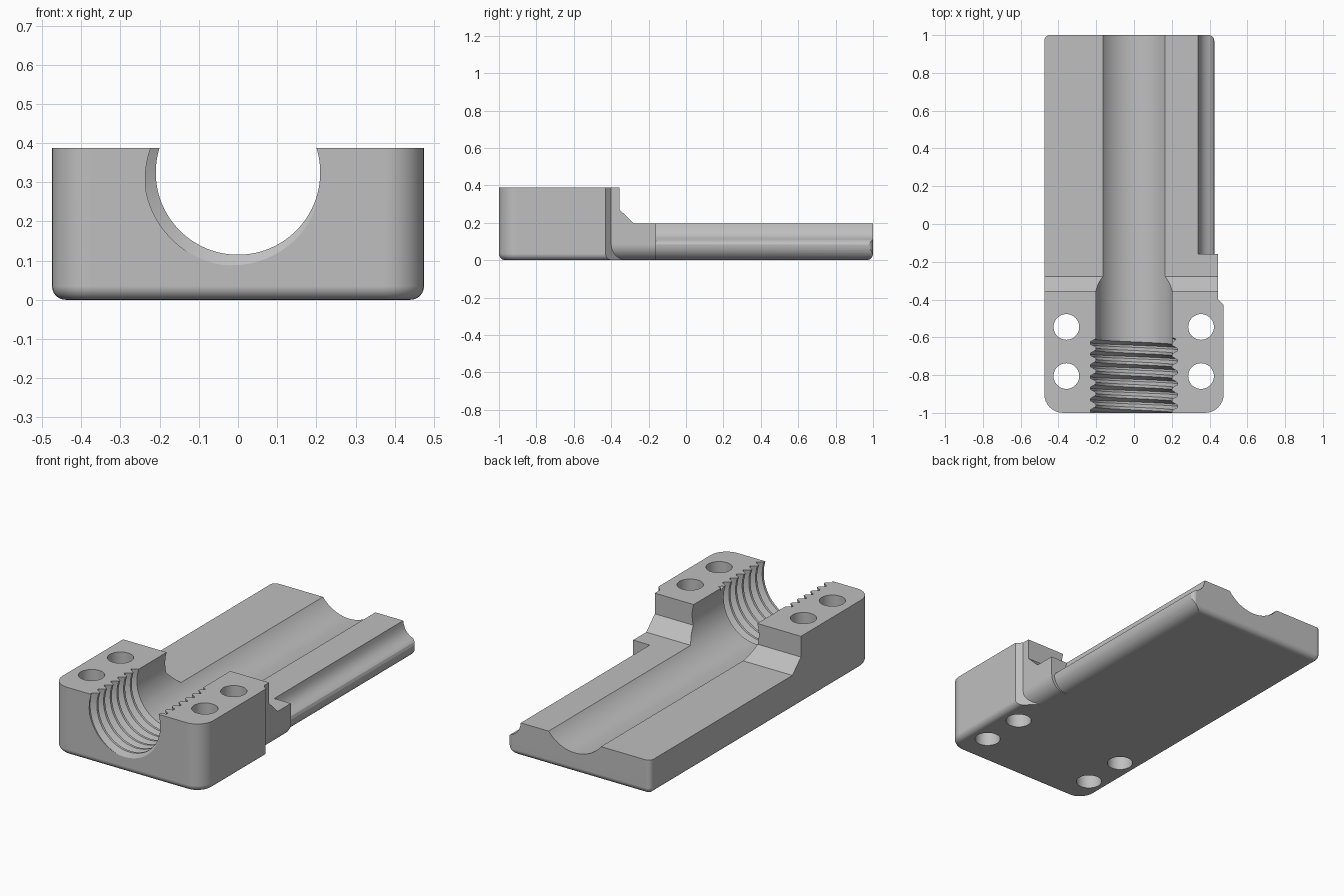
import bpy, bmesh, math

if "Cube" in bpy.data.objects:
    bpy.data.objects.remove(bpy.data.objects["Cube"])

grey = bpy.data.materials.new("plain_grey")
grey.diffuse_color = (0.52, 0.52, 0.52, 1)
grey.use_nodes = True
grey.node_tree.nodes["Principled BSDF"].inputs["Base Color"].default_value = grey.diffuse_color


def make_object(name, bm):
    bmesh.ops.recalc_face_normals(bm, faces=bm.faces[:])
    mesh = bpy.data.meshes.new(name)
    bm.to_mesh(mesh)
    bm.free()
    mesh.materials.append(grey)
    obj = bpy.data.objects.new(name, mesh)
    bpy.context.collection.objects.link(obj)
    return obj


def loft(name, loops):
    """Closed solid through loops with equal point counts."""
    bm = bmesh.new()
    rings = [[bm.verts.new(p) for p in loop] for loop in loops]
    n = len(rings[0])
    for a, b in zip(rings, rings[1:]):
        for i in range(n):
            j = (i + 1) % n
            bm.faces.new((a[i], a[j], b[j], b[i]))
    bm.faces.new(rings[0])
    bm.faces.new(rings[-1])
    return make_object(name, bm)


def arc(cx, cy, r, a0, a1, n=8):
    return [(cx + r * math.cos(math.radians(a0 + (a1 - a0) * i / n)),
             cy + r * math.sin(math.radians(a0 + (a1 - a0) * i / n))) for i in range(n + 1)]


def cut(body, cutter):
    cutter.hide_render = True
    mod = body.modifiers.new("cut", 'BOOLEAN')
    mod.operation = 'DIFFERENCE'
    mod.solver = 'EXACT'
    mod.object = cutter
    bpy.context.view_layer.objects.active = body
    bpy.ops.object.modifier_apply(modifier=mod.name)
    bpy.data.objects.remove(cutter)


def outline(inset, z):
    """Plan outline: large front corners, small back corners."""
    pts = []
    for sx, sy, r, a in ((1, -1, 0.1, -90), (1, 1, 0.03, 0),
                         (-1, 1, 0.03, 90), (-1, -1, 0.1, 180)):
        q = max(r - inset, 0.004)
        pts += arc(sx * (0.475 - inset - q), sy * (1 - inset - q), q, a, a + 90)
    return [(x, y, z) for x, y in pts]


# Body with rounded bottom edge
R = 0.035
steps = [math.radians(15 * i) for i in range(7)]
body = loft("clamp_body", [outline(R * (1 - math.sin(a)), R * (1 - math.cos(a))) for a in steps]
            + [outline(0, 0.388)])

# Low rear plate with sloped step
step = [(-0.355, 0.6), (-0.355, 0.27), (-0.278, 0.195), (1.2, 0.195), (1.2, 0.6)]
cut(body, loft("step_cutter", [[(x, y, z) for y, z in step] for x in (-0.7, 0.7)]))

# Right-hand tab: slanted relief and rounded underside
tab = ([(0.6, 0.6), (0.445, 0.6)] + arc(0.36, 0.085, 0.085, 0, -90)
       + [(0.36, -0.1), (0.6, -0.1)])
cut(body, loft("tab_cutter", [[(x, y + 0.445 - x, z) for x, z in tab] for y in (-0.40, 1.3)]))

# Concave groove along the right edge of the plate
groove = ([(0.6, 0.6), (0.34, 0.6), (0.34, 0.195), (0.344, 0.175), (0.351, 0.155), (0.362, 0.138),
           (0.376, 0.125), (0.393, 0.115), (0.408, 0.109), (0.419, 0.1)]
          + arc(0.34, 0.085, 0.085, 0, -90) + [(0.34, -0.1), (0.6, -0.1)])
cut(body, loft("groove_cutter", [[(x, y, z) for x, z in groove] for y in (-0.16, 1.2)]))

# Rounded rear corner beside the groove
corner = arc(0.395, 0.97, 0.03, 0, 90) + [(0.395, 1.1), (0.6, 1.1), (0.6, 0.97)]
cut(body, loft("corner_cutter", [[(x, y, z) for x, y in corner] for z in (-0.1, 0.5)]))

# Long bore
AXIS, BORE = 0.325, 0.21
ring = arc(0, AXIS, BORE, 0, 360, 96)[:-1]
cut(body, loft("bore_cutter", [[(x, y, z) for x, z in ring] for y in (-1.2, 1.2)]))


# Helical thread at the front of the bore
def thread_cutter():
    pitch, n, start = 0.06, 64, -1.1305
    profile = [(0, 0.204), (0.12, 0.204), (0.46, 0.24), (0.64, 0.24)]
    p_count, rows = len(profile), n * 9
    bm = bmesh.new()
    verts = {}

    def vert(m, p):
        if p == p_count:
            m, p = m + n, 0
        if (m, p) not in verts:
            f, r = profile[p]
            y = start + pitch * (m / n + f)
            if y > -0.61:
                r = 0.204
            a = 2 * math.pi * m / n
            verts[m, p] = bm.verts.new((r * math.sin(a), y, AXIS + r * math.cos(a)))
        return verts[m, p]

    for m in range(rows):
        for p in range(p_count):
            bm.faces.new((vert(m, p), vert(m + 1, p), vert(m + 1, p + 1), vert(m, p + 1)))
    rim = [e for e in bm.edges if e.is_boundary]
    for front, y in ((True, start), (False, start + pitch * (rows / n + 1))):
        centre = bm.verts.new((0, y, AXIS))
        for e in rim:
            if (e.verts[0].co.y < -0.85) == front:
                bm.faces.new((e.verts[0], e.verts[1], centre))
    return make_object("thread_cutter", bm)


cut(body, thread_cutter())

# Four vertical bolt holes
for hx in (-0.358, 0.355):
    for hy in (-0.545, -0.805):
        hole = arc(hx, hy, 0.068, 0, 360, 40)[:-1]
        cut(body, loft("bolt_hole_cutter", [[(x, y, z) for x, y in hole] for z in (-0.1, 0.6)]))

# Smooth rounds with crisp edges
bpy.ops.object.select_all(action='DESELECT')
body.select_set(True)
bpy.context.view_layer.objects.active = body
bpy.ops.object.shade_smooth_by_angle(angle=math.radians(25))
weighted = body.modifiers.new("weighted_normals", 'WEIGHTED_NORMAL')
weighted.keep_sharp = True
